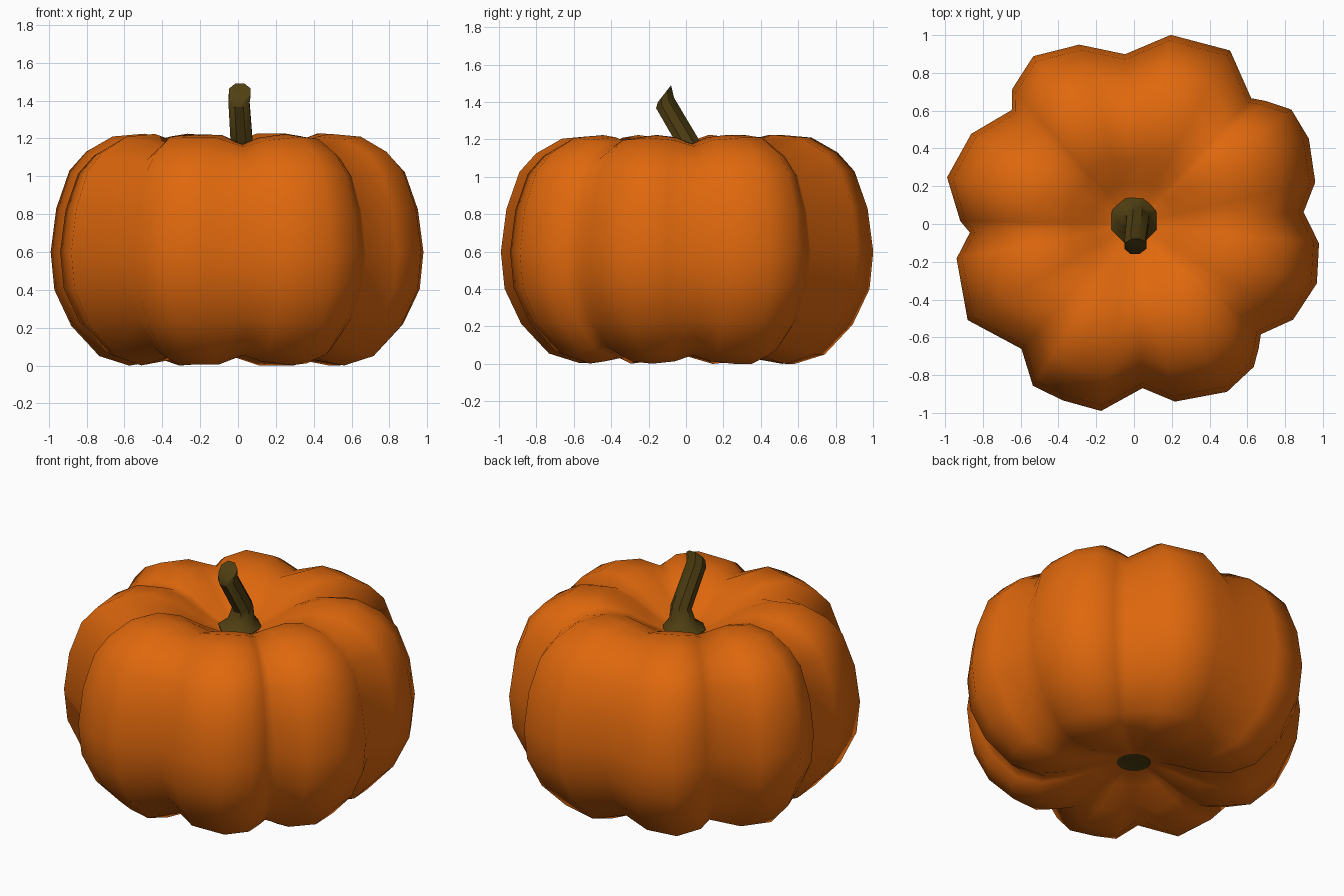
import bpy, bmesh, math
from mathutils import Vector

if "Cube" in bpy.data.objects:
    bpy.data.objects.remove(bpy.data.objects["Cube"])


def material(name, color):
    m = bpy.data.materials.new(name)
    m.diffuse_color = (*color, 1)
    m.use_nodes = True
    m.node_tree.nodes["Principled BSDF"].inputs["Base Color"].default_value = m.diffuse_color
    return m


orange = material("pumpkin orange", (0.74, 0.138, 0.004))
olive = material("stem olive", (0.08, 0.05, 0.006))


def loft(name, rings, mats, angle):
    """Skin a list of closed rings and cap both ends."""
    bm = bmesh.new()
    loops = [[bm.verts.new(p) for p in ring] for ring in rings]
    n = len(loops[0])
    for a, b in zip(loops, loops[1:]):
        for i in range(n):
            j = (i + 1) % n
            bm.faces.new((a[i], a[j], b[j], b[i]))
    bottom = bm.faces.new(loops[0][::-1])
    bottom.material_index = len(mats) - 1
    bm.faces.new(loops[-1])
    bmesh.ops.recalc_face_normals(bm, faces=bm.faces)
    me = bpy.data.meshes.new(name)
    bm.to_mesh(me)
    bm.free()
    for m in mats:
        me.materials.append(m)
    for p in me.polygons:
        p.use_smooth = True
    me.set_sharp_from_angle(angle=math.radians(angle))
    ob = bpy.data.objects.new(name, me)
    bpy.context.collection.objects.link(ob)
    return ob


# Ribbed outline seen from above: angle in degrees, radius
outline = [(4, .90), (13, .985), (26, 1.03), (36, 1.03), (43, .955), (47, .91),
           (61, 1.05), (79, 1.02), (93, .90), (107, .993), (121, 1.036),
           (132, .963), (137, .885), (151, .985), (166, 1.02), (179, .92),
           (183, .87), (191, .957), (210, 1.017), (228, .89), (238, 1.01),
           (248, 1.007), (260, 1.005), (273, .87), (283, .965), (299, 1.016),
           (310, .987), (315, .933), (319, .89), (329, .983), (342, 1.018), (354, .985)]

# Side profile through a rib: radius, height, groove strength
profile = [(.10, .14, 0), (.22, .10, .4), (.40, .03, .9), (.58, 0, 1), (.74, .05, 1),
           (.89, .21, 1), (.98, .40, 1), (1.0, .60, 1), (.97, .83, 1), (.90, 1.03, 1),
           (.81, 1.13, 1), (.67, 1.21, 1), (.50, 1.225, 1), (.36, 1.18, .9),
           (.22, 1.09, .5), (.09, 1.02, 0)]

rings = []
for r, z, g in profile:
    ring = []
    for deg, k in outline:
        a = math.radians(deg)
        groove = max(0, min(1, (1.02 - k) / .14)) * g
        rad = r * (1 + (k - 1) * g)
        ring.append((rad * math.cos(a), rad * math.sin(a), .61 + (z - .61) * (1 - .09 * groove)))
    rings.append(ring)
loft("pumpkin_body", rings, [orange, olive], 75)

# Stem: centre x, y, z, radius, tilt of ring towards the front
stem = [(0, .02, 1.00, .12, 0), (0, .02, 1.04, .13, 0), (.01, .02, 1.09, .08, 8),
        (.02, .02, 1.17, .063, 20), (.005, -.112, 1.395, .06, 30), (.01, -.115, 1.445, .062, 52)]
rings = []
for x, y, z, r, tilt in stem:
    t = math.radians(tilt)
    rings.append([Vector((x + r * math.cos(a), y + r * math.sin(a) * math.cos(t),
                          z + r * math.sin(a) * math.sin(t)))
                  for a in [math.tau * (i + .5) / 8 for i in range(8)]])
loft("stem", rings, [olive], 40)
